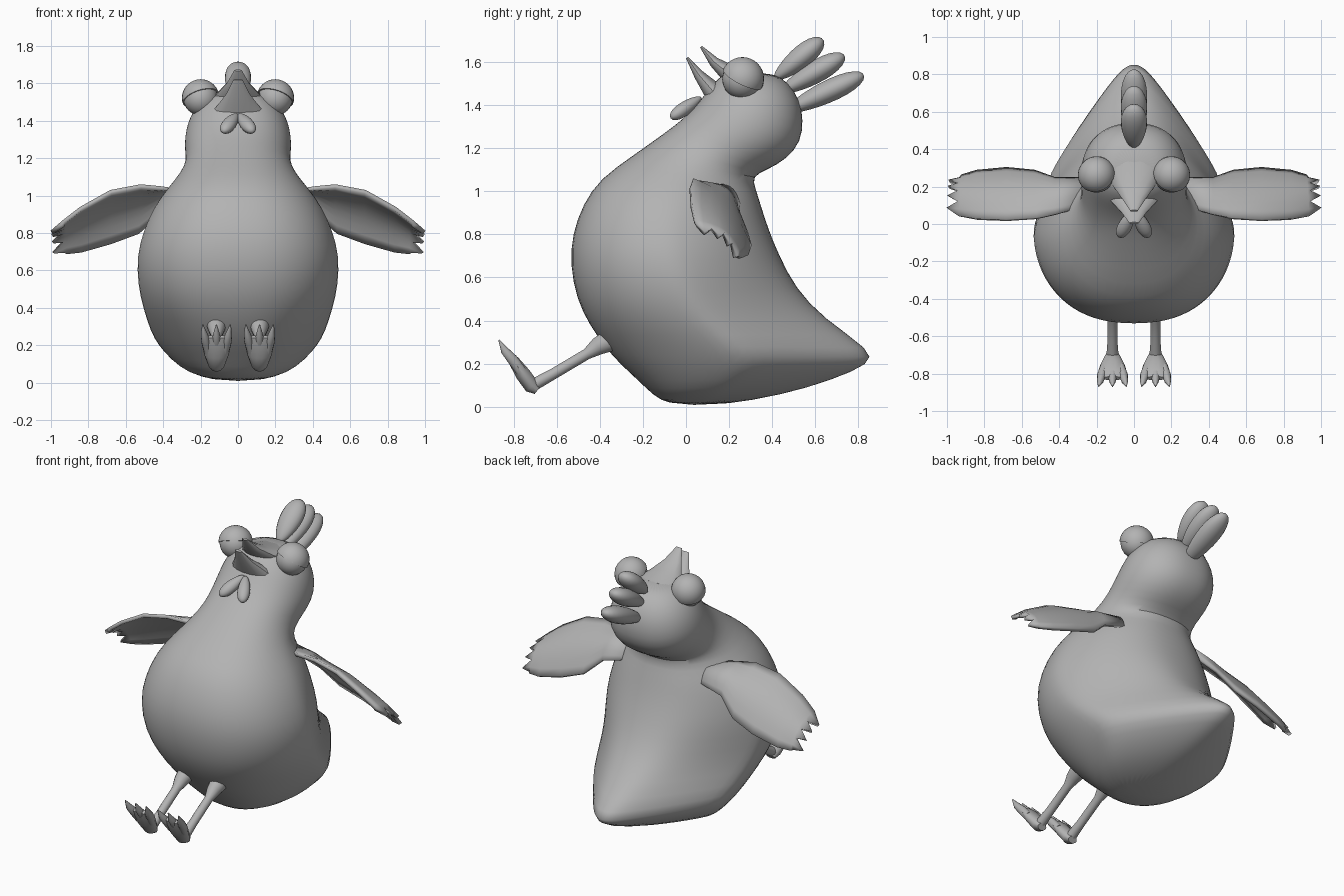
import bpy, bmesh, math
from mathutils import Vector

if "Cube" in bpy.data.objects:
    bpy.data.objects.remove(bpy.data.objects["Cube"])

grey = bpy.data.materials.new("plain grey")
grey.diffuse_color = (0.45, 0.45, 0.45, 1)
grey.use_nodes = True
grey.node_tree.nodes["Principled BSDF"].inputs["Base Color"].default_value = grey.diffuse_color


def finish(name, bm, angle=50):
    bmesh.ops.recalc_face_normals(bm, faces=bm.faces)
    me = bpy.data.meshes.new(name)
    bm.to_mesh(me)
    bm.free()
    me.materials.append(grey)
    ob = bpy.data.objects.new(name, me)
    bpy.context.collection.objects.link(ob)
    bpy.ops.object.select_all(action='DESELECT')
    ob.select_set(True)
    bpy.context.view_layer.objects.active = ob
    bpy.ops.object.shade_smooth_by_angle(angle=math.radians(angle))
    return ob


def loft(name, rings, angle=50):
    bm = bmesh.new()
    rows = [[bm.verts.new(p) for p in r] for r in rings]
    n = len(rows[0])
    for a, b in zip(rows, rows[1:]):
        for i in range(n):
            j = (i + 1) % n
            bm.faces.new((a[i], a[j], b[j], b[i]))
    bm.faces.new(rows[0])
    bm.faces.new(rows[-1])
    return finish(name, bm, angle)


def tube(name, points, sizes, n=14, up=(1, 0, 0)):
    """Tapered tube; sizes are (sideways, thickness) radii at each point."""
    pts = [Vector(p) for p in points]
    rings = []
    for i, p in enumerate(pts):
        d = (pts[min(i + 1, len(pts) - 1)] - pts[max(i - 1, 0)]).normalized()
        side = Vector(up)
        side = (side - d * side.dot(d)).normalized()
        nrm = d.cross(side)
        a, b = sizes[i]
        rings.append([p + side * a * math.cos(t) + nrm * b * math.sin(t)
                      for t in (2 * math.pi * k / n for k in range(n))])
    return loft(name, rings)


def drop(name, root, tip, rad, thick, n=18):
    """Rounded lobe, fuller towards its tip."""
    root, tip = Vector(root), Vector(tip)
    pts, sizes = [], []
    for i in range(13):
        t = math.pi * (0.04 + 0.92 * i / 12)
        s = (1 - math.cos(t)) / 2
        f = math.sin(t) * (0.72 + 0.4 * s)
        pts.append(root.lerp(tip, s))
        sizes.append((rad * f, thick * f))
    return tube(name, pts, sizes, n)


# Body, neck, head: front (y, z), back (y, z), half width, taper to the back
sections = [
    (-.08, .012, .15, .005, .12, .2), (-.15, .05, .45, .055, .27, .45),
    (-.22, .12, .68, .125, .36, .6), (-.31, .2, .86, .2, .43, .65),
    (-.38, .28, .865, .26, .47, .65), (-.45, .38, .64, .41, .51, .5),
    (-.51, .5, .51, .55, .54, .35), (-.54, .66, .435, .7, .545, .22),
    (-.53, .8, .385, .82, .51, .15), (-.48, .94, .35, .93, .455, .1),
    (-.40, 1.06, .325, 1.01, .38, .08), (-.24, 1.17, .305, 1.07, .305, .05),
    (-.10, 1.27, .38, 1.1, .275, 0), (-.02, 1.33, .47, 1.15, .285, 0),
    (.04, 1.39, .535, 1.23, .285, 0), (.08, 1.44, .545, 1.33, .27, 0),
    (.11, 1.48, .53, 1.42, .24, 0), (.15, 1.525, .48, 1.5, .19, 0),
    (.20, 1.56, .41, 1.55, .11, 0)]
rings = []
for fy, fz, by, bz, w, k in sections:
    ring = []
    for i in range(36):
        t = 2 * math.pi * i / 36
        u, s = -math.cos(t), math.sin(t)
        x = math.copysign(abs(s) ** 0.85, s) * w * (1 - k * max(0, u))
        h = (u + 1) / 2
        ring.append((x, fy + (by - fy) * h, fz + (bz - fz) * h))
    rings.append(ring)
body = loft("body", rings, 70)
sub = body.modifiers.new("round", 'SUBSURF')
sub.levels = sub.render_levels = 1

# Open beak
tube("upper_beak", [(0, .30, 1.49), (0, .20, 1.545), (0, .13, 1.60), (0, .07, 1.67)],
     [(.17, .07), (.11, .045), (.06, .025), (.02, .006)])
tube("lower_beak", [(0, .19, 1.39), (0, .12, 1.47), (0, .06, 1.54), (0, .005, 1.62)],
     [(.19, .07), (.12, .045), (.065, .025), (.025, .006)])

# Comb lobes
for i, (r, t) in enumerate([((0, .41, 1.52), (0, .635, 1.705)),
                            ((0, .44, 1.46), (0, .735, 1.63)),
                            ((0, .46, 1.37), (0, .825, 1.54))]):
    drop(f"comb_lobe_{i + 1}", r, t, .075, .056)


def wing(side):
    # leading edge and trailing edge stations
    st = [((.28, .09, 1.02), (.28, .24, .94)), ((.42, .05, 1.04), (.42, .24, .90)),
          ((.52, .03, 1.05), (.53, .28, .80)), ((.68, .02, 1.02), (.68, .295, .745)),
          ((.84, .025, .93), (.84, .28, .70)), ((.93, .04, .86), (.92, .255, .69)),
          ((.975, .05, .82), (.965, .24, .675))]
    bm = bmesh.new()
    rows = []
    for j, (a, b) in enumerate(st):
        a, b = Vector(a), Vector(b)
        row = []
        for i in range(9):
            h = i / 8
            p = a.lerp(b, h) + Vector((0, .03, .035)) * math.sin(math.pi * h)
            if j == len(st) - 1:          # feather tips
                p += Vector((.022, 0, -.012)) * (1 if i % 2 else -1.6)
            p.x *= side
            row.append(bm.verts.new(p))
        rows.append(row)
    for a, b in zip(rows, rows[1:]):
        for i in range(8):
            bm.faces.new((a[i], a[i + 1], b[i + 1], b[i]))
    ob = finish("wing_" + ("left" if side > 0 else "right"), bm)
    so = ob.modifiers.new("thickness", 'SOLIDIFY')
    so.thickness, so.offset = .022, 0


def ball(name, c, r, cut=None):
    bm = bmesh.new()
    bmesh.ops.create_uvsphere(bm, u_segments=28, v_segments=16, radius=r)
    if cut:
        g = bm.verts[:] + bm.edges[:] + bm.faces[:]
        res = bmesh.ops.bisect_plane(bm, geom=g, plane_co=(0, 0, 0), plane_no=cut, clear_inner=True)
        bmesh.ops.contextual_create(bm, geom=[e for e in res['geom_cut'] if isinstance(e, bmesh.types.BMEdge)])
    bmesh.ops.translate(bm, verts=bm.verts, vec=c)
    return finish(name, bm)


for s in (-1, 1):
    tag = "left" if s > 0 else "right"
    wing(s)
    # Eyes with upper lids
    ball("eye_" + tag, (s * .2, .26, 1.52), .092)
    ball("eyelid_" + tag, (s * .2, .262, 1.522), .1, (s * .3, .45, .9))
    # Wattles
    drop("wattle_" + tag, (s * .005, .07, 1.435), (s * .08, -.07, 1.34), .04, .035)
    # Legs and feet
    x = s * .115
    tube("leg_" + tag, [(x, -.24, .36), (x, -.37, .30), (x, -.41, .28), (x, -.46, .245), (x, -.62, .15), (x, -.72, .095)],
         [(.07, .075), (.05, .05), (.042, .042), (.026, .026), (.026, .026), (.034, .03)])
    tube("foot_" + tag, [(x, -.69, .075), (x, -.715, .095), (x, -.755, .15), (x, -.80, .215), (x, -.825, .245)],
         [(.03, .02), (.045, .036), (.066, .036), (.08, .026), (.07, .012)])
    for i in (-1, 0, 1):
        tube(f"toe_{tag}_{i + 2}", [(x + i * .045, -.765, .165), (x + i * .057, -.805, .22),
                                    (x + i * .066, -.84, .26), (x + i * .074, -.868, .31)],
             [(.022, .026), (.025, .026), (.018, .02), (.003, .003)], 10)
